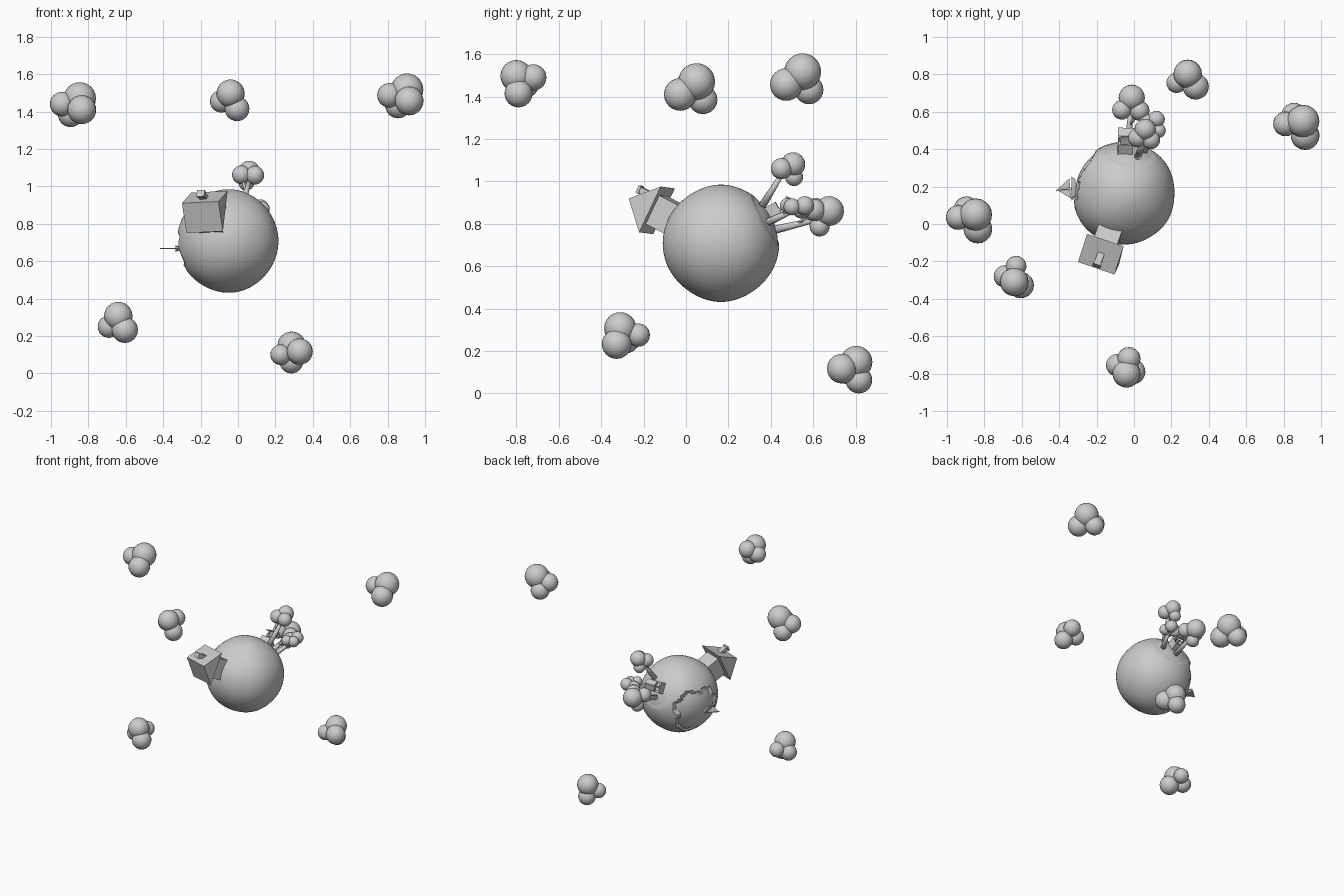
import bpy, bmesh, math
from mathutils import Vector, Matrix

if "Cube" in bpy.data.objects:
    bpy.data.objects.remove(bpy.data.objects["Cube"])

CENTER = Vector((-0.055, 0.165, 0.708))


def finish(name, bm, smooth=False):
    bmesh.ops.recalc_face_normals(bm, faces=bm.faces[:])
    me = bpy.data.meshes.new(name)
    bm.to_mesh(me)
    bm.free()
    for p in me.polygons:
        p.use_smooth = smooth
    ob = bpy.data.objects.new(name, me)
    bpy.context.collection.objects.link(ob)
    return ob


def frame(out, side):
    """Matrix at the planet centre: local z points outward, local x along side."""
    z = Vector(out).normalized()
    x = Vector(side)
    x = (x - z * x.dot(z)).normalized()
    y = z.cross(x)
    m = Matrix((x, y, z)).transposed().to_4x4()
    m.translation = CENTER
    return m


def box(bm, m, size, pos, rot=None):
    t = Matrix.Translation(pos) @ (rot or Matrix()) @ Matrix.Diagonal((*size, 1))
    bmesh.ops.create_cube(bm, size=1, matrix=m @ t)


def prism(bm, m, profile, x0, x1):
    """Extrude a (y, z) profile along local x."""
    a = [bm.verts.new(m @ Vector((x0, y, z))) for y, z in profile]
    b = [bm.verts.new(m @ Vector((x1, y, z))) for y, z in profile]
    bm.faces.new(a)
    bm.faces.new(b[::-1])
    n = len(a)
    for i in range(n):
        bm.faces.new((a[i], b[i], b[(i + 1) % n], a[(i + 1) % n]))


def puffs(name, balls):
    bm = bmesh.new()
    for x, y, z, r in balls:
        bmesh.ops.create_uvsphere(bm, u_segments=20, v_segments=12, radius=r,
                                  matrix=Matrix.Translation((x, y, z)))
    return finish(name, bm, True)


def rod(bm, a, b, r0, r1, sides=8):
    a, b = Vector(a), Vector(b)
    d = b - a
    m = Matrix.Translation((a + b) / 2) @ d.to_track_quat('Z', 'Y').to_matrix().to_4x4()
    bmesh.ops.create_cone(bm, cap_ends=True, segments=sides, radius1=r0, radius2=r1,
                          depth=d.length, matrix=m)


# planet with a sunken sea on the left-back side and a flattened clearing
sea = Vector((-0.90, 0.38, -0.17)).normalized()
clearing = Vector((0.1, 0.86, 0.45)).normalized()
bm = bmesh.new()
bmesh.ops.create_uvsphere(bm, u_segments=96, v_segments=64, radius=1)
for v in bm.verts:
    d = v.co.normalized()
    r = 0.274 + 0.003 * math.sin(4 * d.x + 1) * math.cos(5 * d.y)
    tilt = math.atan2(d.z, d.y)
    coast = 0.66 + 0.07 * math.sin(5 * tilt) + 0.04 * math.sin(11 * tilt + 1)
    if d.angle(sea) < coast:
        r = 0.259
    elif d.angle(clearing) < 0.5:
        r = 0.268
    v.co = CENTER + d * r
planet = finish("planet", bm, True)
bpy.context.view_layer.objects.active = planet
planet.select_set(True)
bpy.ops.object.shade_smooth_by_angle(angle=math.radians(35))

# house: walls, gable roof, chimney
m = frame((-0.31, -0.845, 0.435), (0.97, -0.24, 0.0))
bm = bmesh.new()
box(bm, m, (0.13, 0.15, 0.14), (0, 0, 0.30))
finish("house_walls", bm)
bm = bmesh.new()
prism(bm, m, [(-0.12, 0.357), (0.12, 0.357), (0, 0.475)], -0.103, 0.103)
finish("house_roof", bm)
bm = bmesh.new()
box(bm, m, (0.036, 0.03, 0.07), (0.0, 0.05, 0.445))
box(bm, m, (0.044, 0.038, 0.014), (0.0, 0.05, 0.478))
finish("chimney", bm)

# well: four low walls, two posts, small roof
m = frame((0.03, 0.86, 0.5), (1, 0, 0))
bm = bmesh.new()
for s in (-1, 1):
    box(bm, m, (0.08, 0.012, 0.07), (0, s * 0.034, 0.285))
    box(bm, m, (0.012, 0.08, 0.07), (s * 0.034, 0, 0.285))
finish("well_walls", bm)
bm = bmesh.new()
for s in (-1, 1):
    box(bm, m, (0.01, 0.01, 0.11), (s * 0.034, 0, 0.335))
box(bm, m, (0.075, 0.01, 0.01), (0, 0, 0.35))
finish("well_posts", bm)
bm = bmesh.new()
for s in (-1, 1):
    box(bm, m, (0.085, 0.045, 0.006), (0, s * 0.018, 0.387),
        Matrix.Rotation(-s * 0.65, 4, 'X'))
finish("well_roof", bm)

# sailing boat: hull, mast, two sails, on the sea
bm = bmesh.new()
hull = []
for x, w, l in ((-0.312, 0.010, 0.045), (-0.334, 0.018, 0.066)):
    hull.append([bm.verts.new((x, 0.19 + l * math.cos(a), 0.668 + w * math.sin(a)))
                 for a in [i * math.pi / 4 for i in range(8)]])
for ring in hull:
    bm.faces.new(ring)
for i in range(8):
    j = (i + 1) % 8
    bm.faces.new((hull[0][i], hull[0][j], hull[1][j], hull[1][i]))
finish("boat_hull", bm)
bm = bmesh.new()
rod(bm, (-0.315, 0.19, 0.668), (-0.418, 0.18, 0.668), 0.004, 0.003, 6)
finish("boat_mast", bm)
bm = bmesh.new()
for tri in (((-0.412, 0.183), (-0.345, 0.245), (-0.342, 0.193)),
            ((-0.405, 0.178), (-0.340, 0.183), (-0.335, 0.135))):
    lo = [bm.verts.new((x, y, 0.665)) for x, y in tri]
    hi = [bm.verts.new((x, y, 0.671)) for x, y in tri]
    bm.faces.new(lo)
    bm.faces.new(hi)
    for i in range(3):
        bm.faces.new((lo[i], lo[i - 1], hi[i - 1], hi[i]))
finish("boat_sails", bm)

# trees: trunk ends, then leaf balls
trees = [
    ((0.02, 0.36, 0.885), (0.06, 0.45, 1.03),
     [(0.09, 0.45, 1.06, 0.05), (0.06, 0.505, 1.08, 0.057),
      (0.018, 0.46, 1.062, 0.05), (0.045, 0.51, 1.02, 0.042)]),
    ((-0.035, 0.41, 0.77), (-0.015, 0.62, 0.82),
     [(-0.012, 0.675, 0.86, 0.07), (-0.065, 0.61, 0.87, 0.052),
      (0.03, 0.605, 0.865, 0.053), (-0.02, 0.63, 0.787, 0.047)]),
    ((0.045, 0.37, 0.80), (0.11, 0.52, 0.87),
     [(0.07, 0.545, 0.87, 0.045), (0.12, 0.56, 0.885, 0.045),
      (0.13, 0.50, 0.88, 0.04), (0.085, 0.48, 0.885, 0.037)]),
]
for i, (a, b, balls) in enumerate(trees, 1):
    bm = bmesh.new()
    rod(bm, a, b, 0.02, 0.012)
    mid = Vector(a).lerp(Vector(b), 0.55)
    rod(bm, mid, balls[2][:3], 0.009, 0.006)
    finish(f"tree_trunk_{i}", bm, True)
    puffs(f"tree_leaves_{i}", balls)

# clouds floating around the planet
big = [(-0.846, 0.05, 1.47, 0.087), (-0.835, -0.027, 1.41, 0.077),
       (-0.94, 0.035, 1.44, 0.066), (-0.895, 0.08, 1.385, 0.068)]
puffs("cloud_left", big)
puffs("cloud_right", [(x + 1.75, y + 0.5, z + 0.047, r) for x, y, z, r in big])
puffs("cloud_front", [(-0.04, -0.80, 1.497, 0.075), (-0.09, -0.755, 1.455, 0.06),
                      (-0.027, -0.72, 1.49, 0.062), (-0.005, -0.79, 1.415, 0.066)])
puffs("cloud_low_left", [(-0.64, -0.31, 0.307, 0.076), (-0.69, -0.28, 0.25, 0.06),
                         (-0.63, -0.225, 0.275, 0.055), (-0.605, -0.327, 0.233, 0.07)])
puffs("cloud_low_back", [(0.287, 0.803, 0.148, 0.076), (0.33, 0.735, 0.117, 0.07),
                         (0.228, 0.755, 0.10, 0.055), (0.285, 0.815, 0.063, 0.063)])
